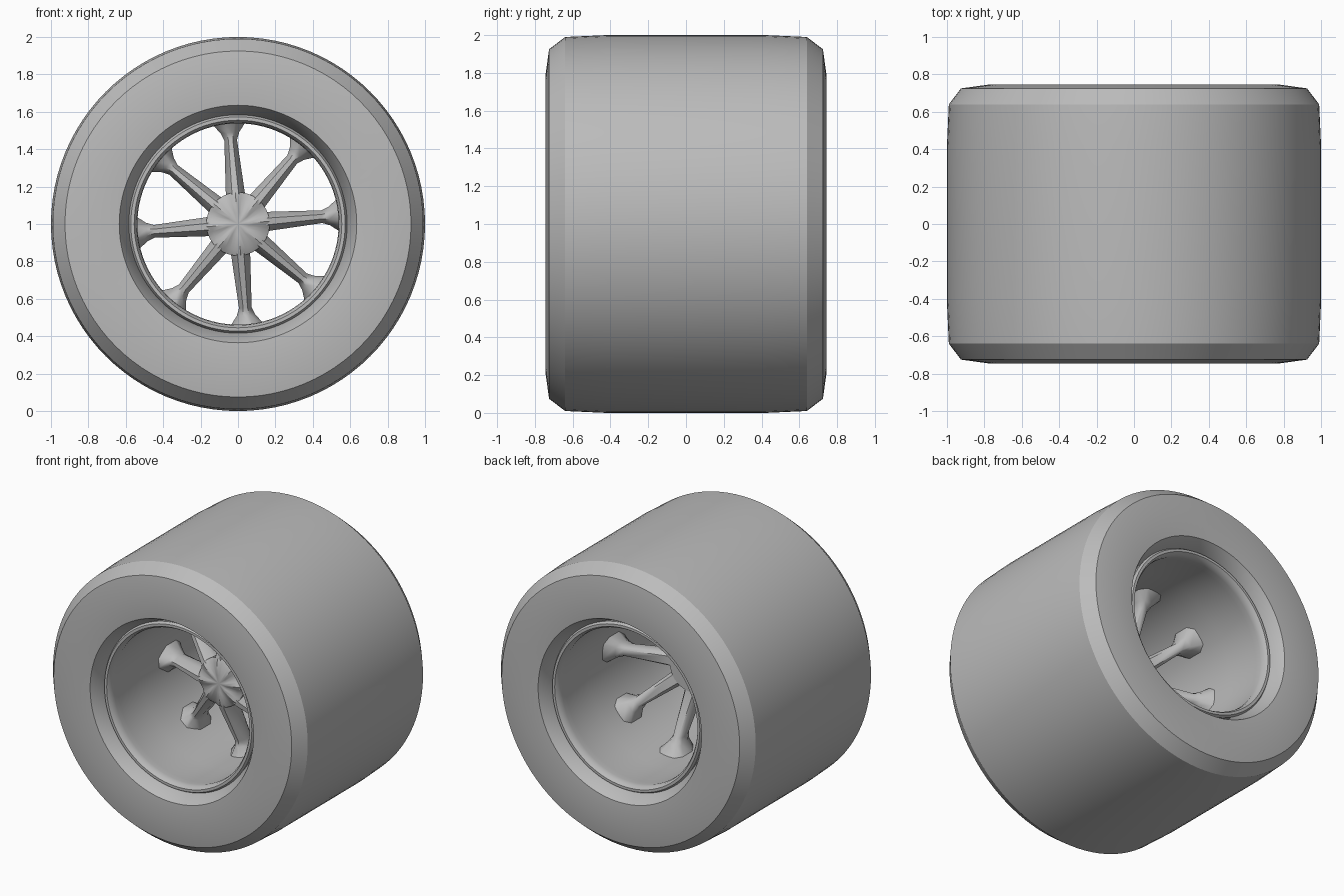
import bpy, bmesh, math
from mathutils import Matrix, Vector

old = bpy.data.objects.get("Cube")
if old:
    bpy.data.objects.remove(old, do_unlink=True)

grey = bpy.data.materials.new("plain grey")
grey.use_nodes = True
grey.diffuse_color = (0.5, 0.5, 0.5, 1)
grey.node_tree.nodes["Principled BSDF"].inputs["Base Color"].default_value = (0.5, 0.5, 0.5, 1)

CENTRE = Vector((0, 0, 1))


def finish(bm, name, angle):
    bmesh.ops.recalc_face_normals(bm, faces=bm.faces)
    mesh = bpy.data.meshes.new(name)
    bm.to_mesh(mesh)
    bm.free()
    mesh.materials.append(grey)
    obj = bpy.data.objects.new(name, mesh)
    bpy.context.collection.objects.link(obj)
    bpy.ops.object.select_all(action='DESELECT')
    obj.select_set(True)
    bpy.context.view_layer.objects.active = obj
    bpy.ops.object.shade_smooth_by_angle(angle=math.radians(angle))
    return obj


def bridge(bm, a, b):
    n = len(a)
    for i in range(n):
        j = (i + 1) % n
        bm.faces.new((a[i], a[j], b[j], b[i]))


def lathe(name, profile, angle, steps=96):
    """Spin a closed (radius, y) profile around the axle."""
    bm = bmesh.new()
    rings = []
    for s in range(steps):
        t = math.tau * s / steps
        rings.append([bm.verts.new((r * math.cos(t), y, 1 + r * math.sin(t)))
                      for r, y in profile])
    for s in range(steps):
        bridge(bm, rings[s], rings[(s + 1) % steps])
    return finish(bm, name, angle)


def mirrored(half):
    return half + [(r, -y) for r, y in reversed(half)]


# Tyre: bulged sidewalls, chamfered shoulders, nearly flat tread
lathe("tyre", mirrored([(0.58, -0.64), (0.635, -0.735), (0.78, -0.745), (0.925, -0.725),
                        (0.99, -0.64), (1.0, -0.42)]), 32)

# Rim: rounded lip at both ends of a straight barrel
lathe("rim", mirrored([(0.59, -0.60), (0.585, -0.645), (0.573, -0.665), (0.555, -0.665),
                       (0.542, -0.645), (0.538, -0.61), (0.545, -0.56), (0.55, -0.3)]), 50)

# Spokes: tapered, dished forward at the hub, flared where they meet the barrel
# Each section: radius, half width, front y, back y
SECTIONS = [(0.10, 0.055, -0.21, -0.06), (0.18, 0.05, -0.20, -0.05), (0.45, 0.034, -0.07, 0.06),
            (0.49, 0.05, -0.07, 0.09), (0.555, 0.10, -0.10, 0.15)]
bm = bmesh.new()
for k in range(8):
    turn = Matrix.Translation(CENTRE) @ Matrix.Rotation(-math.radians(5 + 45 * k), 4, 'Y')
    loops = []
    for r, w, front, back in SECTIONS:
        mid, half = (front + back) / 2, (back - front) / 2
        outline = [(-0.35, -1), (0.35, -1), (1, -0.3), (1, 0.6), (0.6, 1),
                   (-0.6, 1), (-1, 0.6), (-1, -0.3)]
        loops.append([bm.verts.new(turn @ Vector((r, mid + half * v, w * u)))
                      for u, v in outline])
    for a, b in zip(loops, loops[1:]):
        bridge(bm, a, b)
    bm.faces.new(loops[0])
    bm.faces.new(loops[-1])
finish(bm, "spokes", 50)

# Hub: shallow fluted cap with a ridge running into each spoke
bm = bmesh.new()
rings = []
for y, radius, flute in [(-0.215, 0.06, 0.004), (-0.205, 0.14, 0.012),
                         (-0.19, 0.17, 0.012), (-0.05, 0.16, 0)]:
    ring = []
    for i in range(32):
        t = math.radians(5) + math.tau * i / 32
        ridge = math.cos(8 * t - math.radians(40))
        ring.append(bm.verts.new((radius * math.cos(t), y - flute * ridge,
                                  1 + radius * math.sin(t))))
    rings.append(ring)
for a, b in zip(rings, rings[1:]):
    bridge(bm, a, b)
for ring, y in ((rings[0], -0.215), (rings[-1], -0.05)):
    tip = bm.verts.new((0, y, 1))
    for i in range(32):
        bm.faces.new((ring[i], ring[(i + 1) % 32], tip))
finish(bm, "hub", 40)
